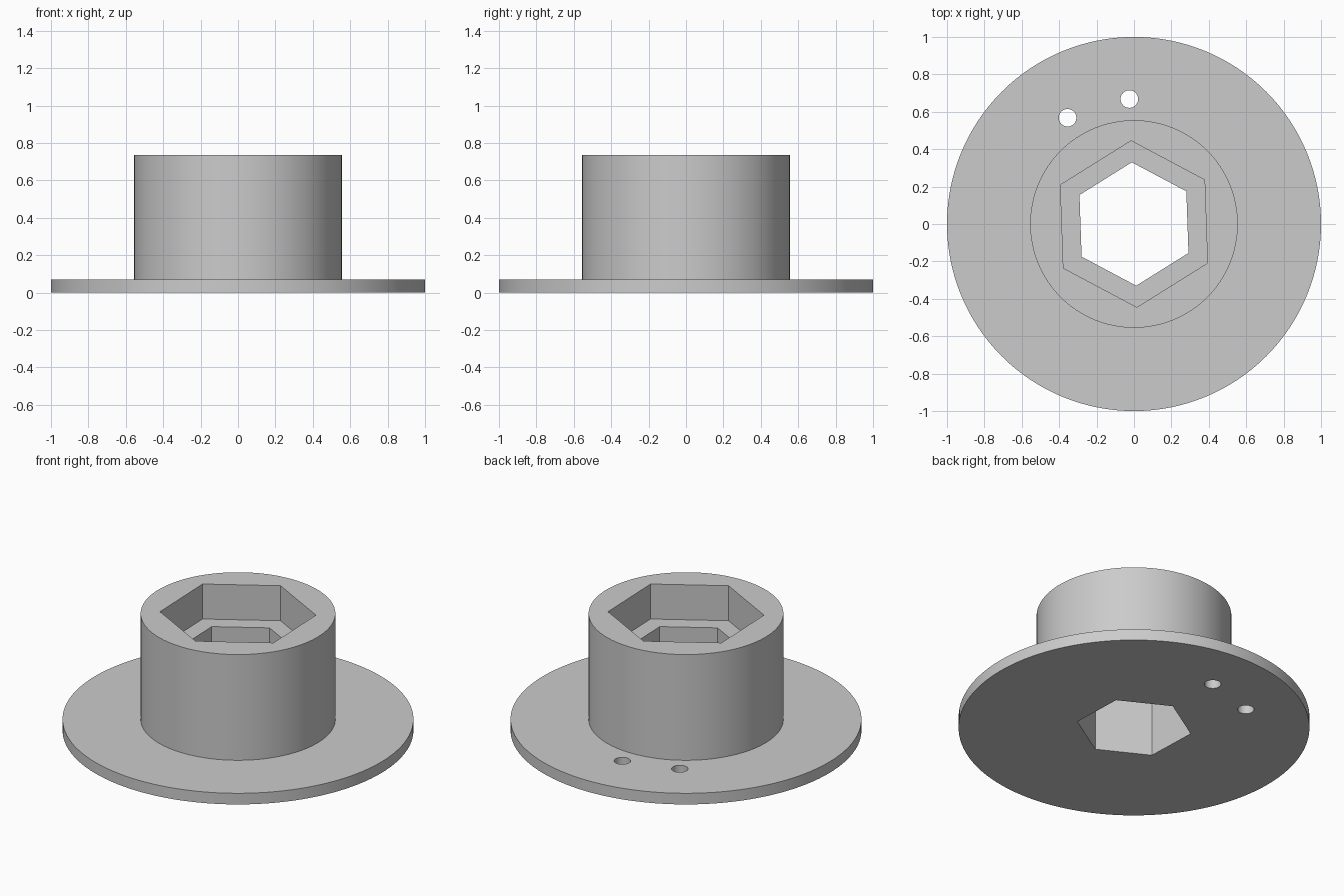
import bpy
import math

if "Cube" in bpy.data.objects:
    bpy.data.objects.remove(bpy.data.objects["Cube"])

FLANGE_TOP, LEDGE, TOP = 0.07, 0.515, 0.735

grey = bpy.data.materials.new("plain grey")
grey.use_nodes = True
colour = (0.6, 0.6, 0.6, 1)
grey.diffuse_color = colour
grey.node_tree.nodes["Principled BSDF"].inputs["Base Color"].default_value = colour


def prism(name, radius, z0, z1, x=0, y=0, sides=128, turn=0):
    bpy.ops.mesh.primitive_cylinder_add(
        vertices=sides, radius=radius, depth=z1 - z0,
        location=(x, y, (z0 + z1) / 2), rotation=(0, 0, math.radians(turn)))
    obj = bpy.context.object
    obj.name = name
    obj.data.materials.append(grey)
    return obj


def combine(target, other, operation):
    mod = target.modifiers.new(operation.lower(), "BOOLEAN")
    mod.operation, mod.solver, mod.object = operation, "EXACT", other
    bpy.context.view_layer.objects.active = target
    bpy.ops.object.modifier_apply(modifier=mod.name)
    bpy.data.objects.remove(other)


# Wide flange with the collar rising from it
hub = prism("flanged_hub", 1, 0, FLANGE_TOP)
combine(hub, prism("collar", 0.555, FLANGE_TOP / 2, TOP), "UNION")

# Hexagonal through bore and wider hexagonal socket above the ledge
combine(hub, prism("bore", 0.33, -0.1, TOP + 0.1, sides=6, turn=2), "DIFFERENCE")
combine(hub, prism("socket", 0.445, LEDGE, TOP + 0.1, sides=6, turn=2), "DIFFERENCE")

# Two small round holes through the flange
for x, y in [(-0.355, 0.568), (-0.025, 0.668)]:
    combine(hub, prism("pin_hole", 0.047, -0.1, 0.2, x, y, sides=32), "DIFFERENCE")

bpy.ops.object.select_all(action="DESELECT")
hub.select_set(True)
bpy.context.view_layer.objects.active = hub
bpy.ops.object.shade_smooth_by_angle(angle=math.radians(30))
